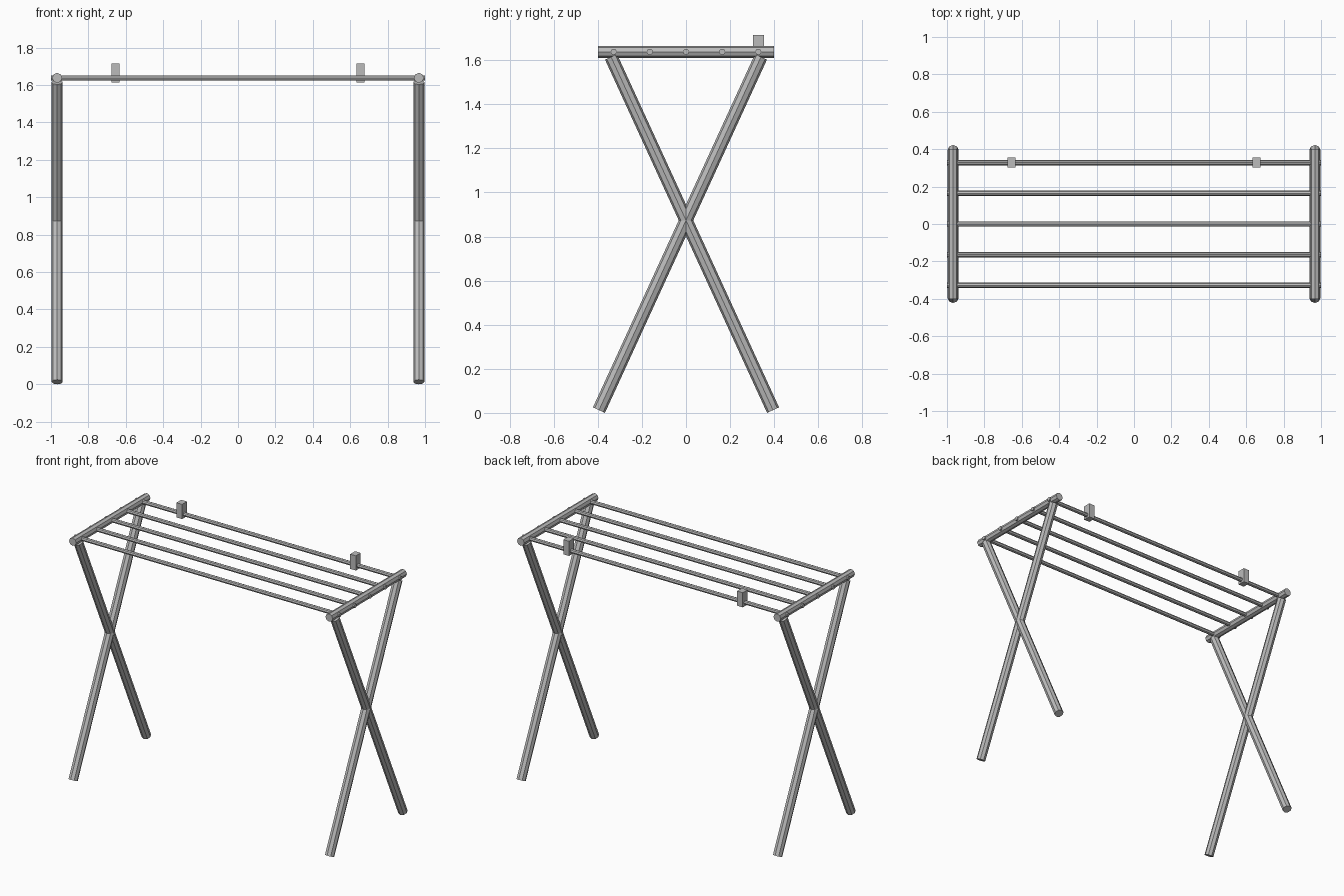
import bpy, bmesh
from mathutils import Matrix, Vector

if "Cube" in bpy.data.objects:
    bpy.data.objects.remove(bpy.data.objects["Cube"])

metal = bpy.data.materials.new("light_grey")
metal.diffuse_color = (0.5, 0.5, 0.5, 1)
metal.use_nodes = True
metal.node_tree.nodes["Principled BSDF"].inputs["Base Color"].default_value = metal.diffuse_color


def finish(name, bm):
    bmesh.ops.recalc_face_normals(bm, faces=bm.faces)
    me = bpy.data.meshes.new(name)
    bm.to_mesh(me)
    bm.free()
    me.materials.append(metal)
    ob = bpy.data.objects.new(name, me)
    bpy.context.collection.objects.link(ob)
    return ob


def bar(name, a, b, r, ref, sides=8):
    """Flat-sided bar from a to b, one corner facing the ref axis."""
    a, b = Vector(a), Vector(b)
    ez = (b - a).normalized()
    ex = Vector(ref)
    ey = ez.cross(ex)
    rot = Matrix((ex, ey, ez)).transposed().to_4x4()
    bm = bmesh.new()
    bmesh.ops.create_cone(bm, cap_ends=True, segments=sides, radius1=r, radius2=r,
                          depth=(b - a).length,
                          matrix=Matrix.Translation((a + b) / 2) @ rot)
    return finish(name, bm)


SIDE_X = 0.967
TOP_Z = 1.638

for side, s in (("left", -1), ("right", 1)):
    x = s * SIDE_X
    # crossed legs
    for way, d in (("front", -1), ("back", 1)):
        bar(f"{side}_{way}_leg", (x, d * 0.395, 0.0125), (x, -d * 0.34, 1.615),
            0.03, (1, 0, 0))
    # end rail joining the leg tops
    bar(f"{side}_end_rail", (x, -0.4, TOP_Z), (x, 0.4, TOP_Z), 0.027, (1, 0, 0))
    # clip on the back rod
    bm = bmesh.new()
    bmesh.ops.create_cube(bm, size=1, matrix=Matrix.Translation((s * 0.655, 0.329, 1.664))
                          @ Matrix.Diagonal((0.043, 0.052, 0.1, 1)))
    finish(f"{side}_clip", bm)

# hanging rods
for i in range(5):
    y = (i - 2) * 0.164
    bar(f"hanging_rod_{i + 1}", (-1, y, TOP_Z), (1, y, TOP_Z), 0.014, (0, 1, 0))
